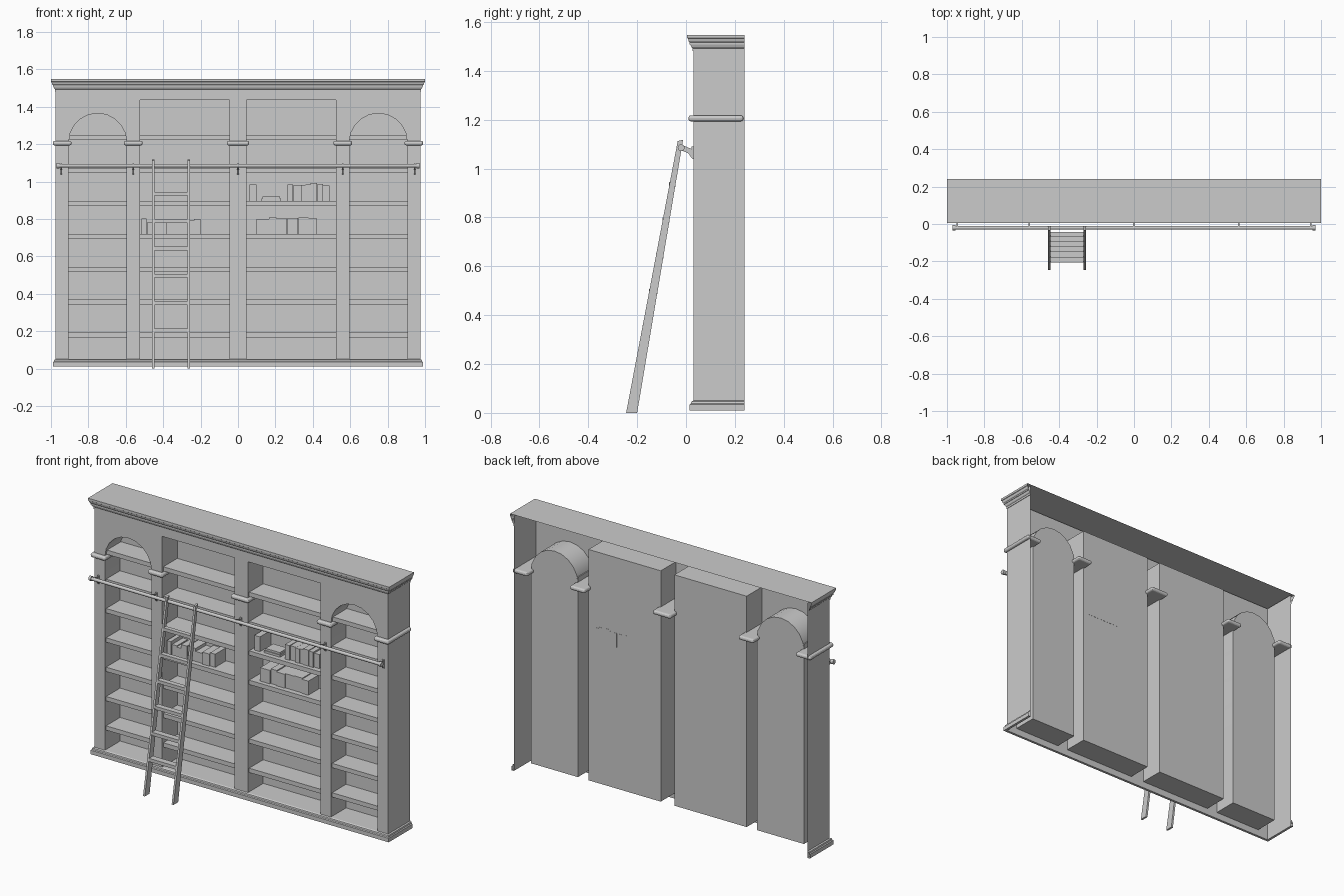
import bpy, bmesh, math, random
from mathutils import Vector

if "Cube" in bpy.data.objects:
    bpy.data.objects.remove(bpy.data.objects["Cube"])

random.seed(4)
W, FRONT, BACK, NICHE = 0.975, 0.03, 0.24, 0.175   # half width, y planes
SHELF_Z = [0.192 + 0.176 * i for i in range(7)]    # shelf tops


def finish(bm, name, smooth=False):
    me = bpy.data.meshes.new(name)
    bm.to_mesh(me)
    bm.free()
    ob = bpy.data.objects.new(name, me)
    bpy.context.collection.objects.link(ob)
    if smooth:
        bpy.ops.object.select_all(action='DESELECT')
        ob.select_set(True)
        bpy.context.view_layer.objects.active = ob
        bpy.ops.object.shade_smooth_by_angle(angle=math.radians(40))
    return ob


def box(name, x0, x1, y0, y1, z0, z1, bevel=0, segments=2):
    bm = bmesh.new()
    bmesh.ops.create_cube(bm, size=1)
    for v in bm.verts:
        v.co = Vector(((x0 + x1) / 2 + v.co.x * (x1 - x0),
                       (y0 + y1) / 2 + v.co.y * (y1 - y0),
                       (z0 + z1) / 2 + v.co.z * (z1 - z0)))
    ob = finish(bm, name)
    if bevel:
        m = ob.modifiers.new("round", 'BEVEL')
        m.width, m.segments = bevel, segments
    return ob


def prism(name, yz, x0, x1):
    """Side profile in y,z extruded along x."""
    bm = bmesh.new()
    f = bm.faces.new([bm.verts.new((x0, y, z)) for y, z in yz])
    r = bmesh.ops.extrude_face_region(bm, geom=[f])
    for v in r["geom"]:
        if isinstance(v, bmesh.types.BMVert):
            v.co.x = x1
    bmesh.ops.recalc_face_normals(bm, faces=bm.faces)
    return finish(bm, name)


def rod(name, x0, x1, y, z, r, sides=12):
    pts = [(y + r * math.cos(2 * math.pi * i / sides),
            z + r * math.sin(2 * math.pi * i / sides)) for i in range(sides)]
    ob = prism(name, pts, x0, x1)
    bpy.ops.object.select_all(action='DESELECT')
    ob.select_set(True)
    bpy.context.view_layer.objects.active = ob
    bpy.ops.object.shade_smooth_by_angle(angle=math.radians(40))
    return ob


def moulding(name, profile, cap_top=False):
    """Mitred sweep of (offset, z) along the left side, front and right side."""
    bm = bmesh.new()
    rows = [[bm.verts.new(p) for p in ((-W - o, BACK, z), (-W - o, FRONT - o, z),
                                       (W + o, FRONT - o, z), (W + o, BACK, z))]
            for o, z in profile]
    for a, b in zip(rows, rows[1:]):
        for i in range(3):
            bm.faces.new((a[i], a[i + 1], b[i + 1], b[i]))
    if cap_top:
        bm.faces.new(rows[-1])
    return finish(bm, name)


def opening(x0, x1, arched):
    """Outline of a bay in x,z."""
    if not arched:
        return [(x0, 0.05), (x1, 0.05), (x1, 1.435), (x0, 1.435)]
    c, r, n = (x0 + x1) / 2, (x1 - x0) / 2, 10
    arc = [(c + r * math.cos(math.pi * i / n), 1.21 + r * math.sin(math.pi * i / n))
           for i in range(n + 1)]
    return [(x0, 0.05), (x1, 0.05)] + arc


bays = [(-0.905, -0.595, True), (-0.525, -0.045, False),
        (0.045, 0.525, False), (0.595, 0.905, True)]

# face frame with four openings, plus the thin side panels
bm = bmesh.new()
loops = [[(-W, 0.01), (W, 0.01), (W, 1.54), (-W, 1.54)]] + [opening(*b) for b in bays]
for loop in loops:
    vs = [bm.verts.new((x, FRONT, z)) for x, z in loop]
    for i, v in enumerate(vs):
        bm.edges.new((v, vs[(i + 1) % len(vs)]))
bmesh.ops.triangle_fill(bm, use_beauty=True, use_dissolve=False, edges=bm.edges[:],
                        normal=(0, -1, 0))
for f in bm.faces:
    f.normal_update()
    if f.normal.y > 0:
        f.normal_flip()
for s in (-1, 1):
    q = [bm.verts.new((s * W, y, z)) for y, z in
         ((FRONT, 0.01), (BACK, 0.01), (BACK, 1.54), (FRONT, 1.54))]
    bm.faces.new(q if s > 0 else q[::-1])
finish(bm, "case_frame")

# recessed bays with their shelves
for x0, x1, arched in bays:
    pts = opening(x0, x1, arched)
    bm = bmesh.new()
    front = [bm.verts.new((x, FRONT, z)) for x, z in pts]
    back = [bm.verts.new((x, NICHE, z)) for x, z in pts]
    for i in range(len(pts)):
        j = (i + 1) % len(pts)
        bm.faces.new((front[i], back[i], back[j], front[j]))
    bm.faces.new(back)
    # face the walls toward the inside of the bay
    centre = Vector(((x0 + x1) / 2, 0.1, 0.7))
    for f in bm.faces:
        f.normal_update()
        if f.normal.dot(centre - f.calc_center_median()) < 0:
            f.normal_flip()
    finish(bm, "bay_recess", smooth=arched)
    for z in SHELF_Z:
        box("shelf", x0, x1, 0.042, NICHE - 0.001, z - 0.026, z)

# cornice with top, and plinth
moulding("cornice", [(0, 1.48), (0.003, 1.48), (0.003, 1.492), (0.008, 1.497),
                     (0.012, 1.508), (0.015, 1.508), (0.015, 1.516), (0.019, 1.521),
                     (0.022, 1.532), (0.025, 1.534), (0.025, 1.547)], cap_top=True)
moulding("plinth", [(0, 0.01), (0.015, 0.01), (0.015, 0.034), (0.01, 0.038),
                    (0.008, 0.046), (0, 0.05)])

# rounded capital bands across each pilaster
for x0, x1 in ((-0.975, -0.905), (-0.595, -0.525), (-0.045, 0.045),
               (0.525, 0.595), (0.905, 0.975)):
    box("capital", x0 - 0.015, x1 + 0.015, 0.01, 0.235, 1.193, 1.218, 0.011, 3)

# ladder rail with end knobs and wall brackets
rod("ladder_rail", -0.965, 0.965, -0.02, 1.085, 0.01)
for s in (-1, 1):
    rod("rail_end_knob", s * 0.955, s * 0.97, -0.02, 1.085, 0.014)
for x in (-0.945, -0.56, 0, 0.56, 0.945):
    prism("rail_bracket", [(-0.022, 1.076), (-0.022, 1.096), (0, 1.09), (0.022, 1.08),
                           (0.022, 1.09), (FRONT, 1.09), (FRONT, 1.038),
                           (0.022, 1.044), (0.01, 1.062)], x - 0.005, x + 0.005)

# leaning ladder: two stiles and six treads
for x in (-0.453, -0.263):
    prism("ladder_stile", [(-0.245, 0), (-0.2, 0), (-0.012, 1.118), (-0.034, 1.112)],
          x - 0.006, x + 0.006)
for i in range(6):
    z = 0.204 + 0.1462 * i
    y = -0.2225 + 0.178 * z
    h = 0.021 - 0.009 * z
    box("ladder_tread", -0.449, -0.267, y - h, y + h, z - 0.01, z + 0.01)


def book_row(x0, x1, z, count, low, high, y_back=0.17):
    """Upright books of varied thickness filling x0..x1."""
    widths = [random.uniform(0.7, 1.3) for _ in range(count)]
    unit, x = (x1 - x0) / sum(widths), x0
    for w in widths:
        box("book", x, x + w * unit - 0.0008, random.uniform(0.06, 0.075), y_back,
            z, z + random.uniform(low, high))
        x += w * unit


# books on three shelves
book_row(-0.515, -0.488, SHELF_Z[3], 1, 0.08, 0.083)
book_row(-0.485, -0.2, SHELF_Z[3], 7, 0.055, 0.083)
book_row(0.1, 0.42, SHELF_Z[3], 6, 0.08, 0.09)
book_row(0.062, 0.1, SHELF_Z[4], 1, 0.088, 0.092)
book_row(0.265, 0.49, SHELF_Z[4], 7, 0.082, 0.1, NICHE + 0.001)
box("lying_book", 0.125, 0.23, 0.07, 0.15, SHELF_Z[4], SHELF_Z[4] + 0.013)
box("lying_book", 0.13, 0.225, 0.075, 0.148, SHELF_Z[4] + 0.013, SHELF_Z[4] + 0.025)
